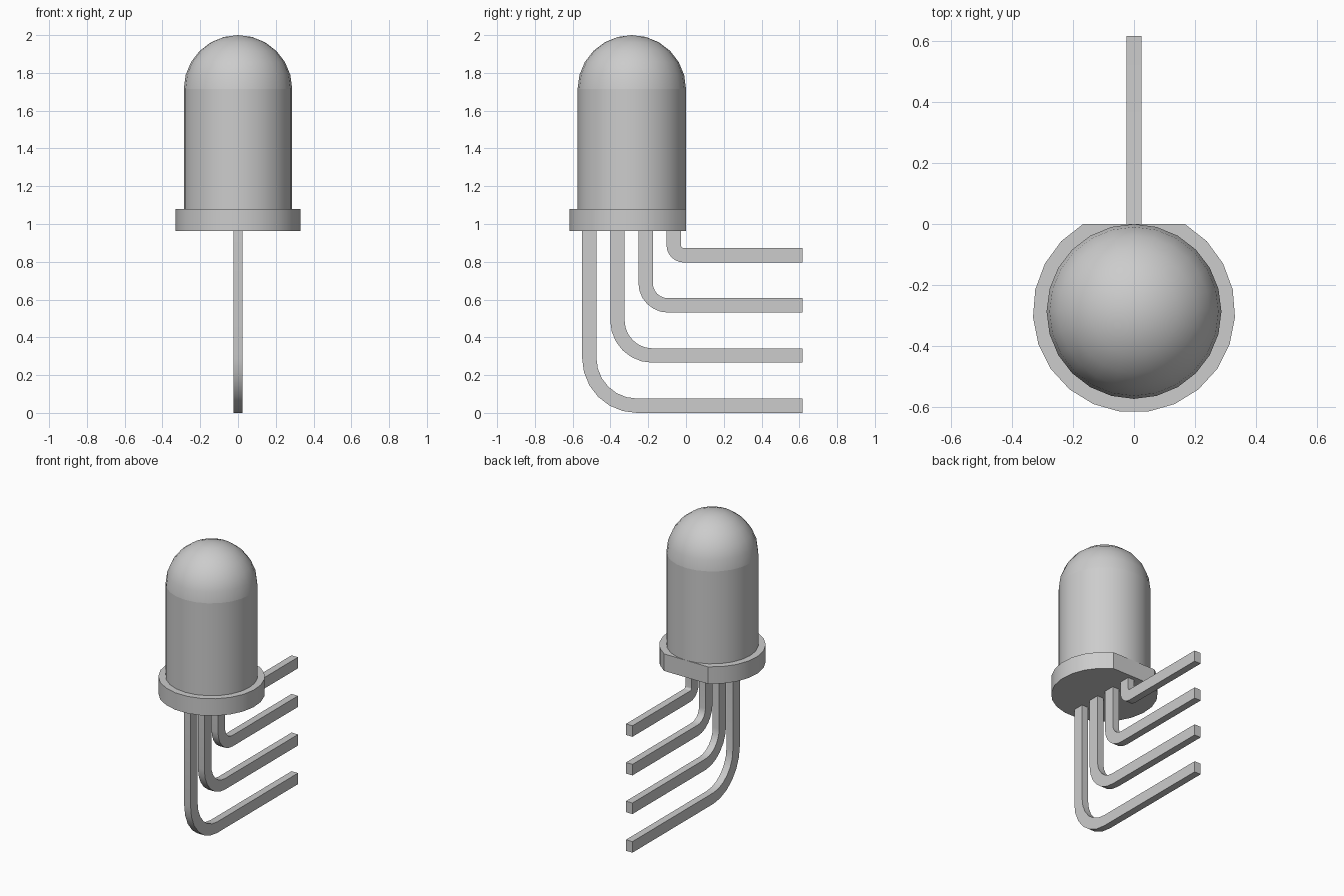
import bpy, bmesh, math

cube = bpy.data.objects.get("Cube")
if cube:
    bpy.data.objects.remove(cube, do_unlink=True)

GREY = (0.604, 0.604, 0.604, 1.0)
mat = bpy.data.materials.new("light grey")
mat.use_nodes = True
mat.diffuse_color = GREY
mat.node_tree.nodes["Principled BSDF"].inputs["Base Color"].default_value = GREY

CY = -0.287                      # y of the lens axis
R_BODY, R_FLANGE = 0.287, 0.332
Z_FLANGE, Z_BODY, Z_DOME = 0.963, 1.08, 1.715
SIDES = 24


def finish(name, bm, angle):
    """Turn a bmesh into a shaded, coloured object."""
    bmesh.ops.recalc_face_normals(bm, faces=bm.faces[:])
    mesh = bpy.data.meshes.new(name)
    bm.to_mesh(mesh)
    bm.free()
    mesh.materials.append(mat)
    obj = bpy.data.objects.new(name, mesh)
    bpy.context.collection.objects.link(obj)
    bpy.ops.object.select_all(action='DESELECT')
    obj.select_set(True)
    bpy.context.view_layer.objects.active = obj
    bpy.ops.object.shade_smooth_by_angle(angle=math.radians(angle))
    return obj


def lathe(name, profile):
    """Spin an (r, z) profile around the lens axis."""
    bm = bmesh.new()
    verts = [bm.verts.new((0, CY - r, z)) for r, z in profile]
    edges = [bm.edges.new(pair) for pair in zip(verts, verts[1:])]
    bmesh.ops.spin(bm, geom=verts + edges, cent=(0, CY, 0), axis=(0, 0, 1),
                   angle=2 * math.pi, steps=SIDES, use_duplicate=False)
    bmesh.ops.remove_doubles(bm, verts=bm.verts[:], dist=1e-4)
    return finish(name, bm, 40)


# Lens: straight barrel and rounded dome
lathe("lens_barrel", [(R_BODY, Z_BODY), (R_BODY, Z_DOME)])
RINGS = 6
dome = [(R_BODY * math.cos(a), Z_DOME + (2.0 - Z_DOME) * math.sin(a))
        for a in (math.pi / 2 * i / RINGS for i in range(RINGS))]
lathe("lens_dome", dome + [(0, 2.0)])

# Flange: disc with one flat at the back
bm = bmesh.new()
flat = math.acos(-CY / R_FLANGE)
STEPS = 19
ring = []
for i in range(STEPS + 1):
    a = flat + (2 * math.pi - 2 * flat) * i / STEPS
    ring.append(bm.verts.new((R_FLANGE * math.sin(a), CY + R_FLANGE * math.cos(a), Z_FLANGE)))
base = bm.faces.new(ring)
up = bmesh.ops.extrude_face_region(bm, geom=[base], use_keep_orig=True)
bmesh.ops.translate(bm, vec=(0, 0, Z_BODY - Z_FLANGE),
                    verts=[v for v in up["geom"] if isinstance(v, bmesh.types.BMVert)])
finish("flange", bm, 25)

# Leads: flat bars that drop from the flange and bend towards the back
THICK, HALF_W, Y_END, BEND = 0.076, 0.0245, 0.617, 6


def lead(name, y, z, radius):
    cy, cz = y + radius, z + radius
    sections = [((y, Z_FLANGE), (y + THICK, Z_FLANGE))]
    for i in range(BEND + 1):
        a = math.pi / 2 * i / BEND
        c, s = math.cos(a), math.sin(a)
        inner = radius - THICK
        sections.append(((cy - radius * c, cz - radius * s),
                         (cy - inner * c, cz - inner * s)))
    sections.append(((Y_END, z), (Y_END, z + THICK)))
    bm = bmesh.new()
    loops = []
    for outer, inner in sections:
        corners = [(-HALF_W, *outer), (HALF_W, *outer), (HALF_W, *inner), (-HALF_W, *inner)]
        loops.append([bm.verts.new(p) for p in corners])
    for a, b in zip(loops, loops[1:]):
        for k in range(4):
            n = (k + 1) % 4
            bm.faces.new((a[k], a[n], b[n], b[k]))
    bm.faces.new(loops[0])
    bm.faces.new(loops[-1])
    finish(name, bm, 30)


for i in range(4):
    lead(f"lead_{i + 1}", -0.55 + 0.149 * i, 0.2655 * i, 0.29 - 0.0665 * i)
